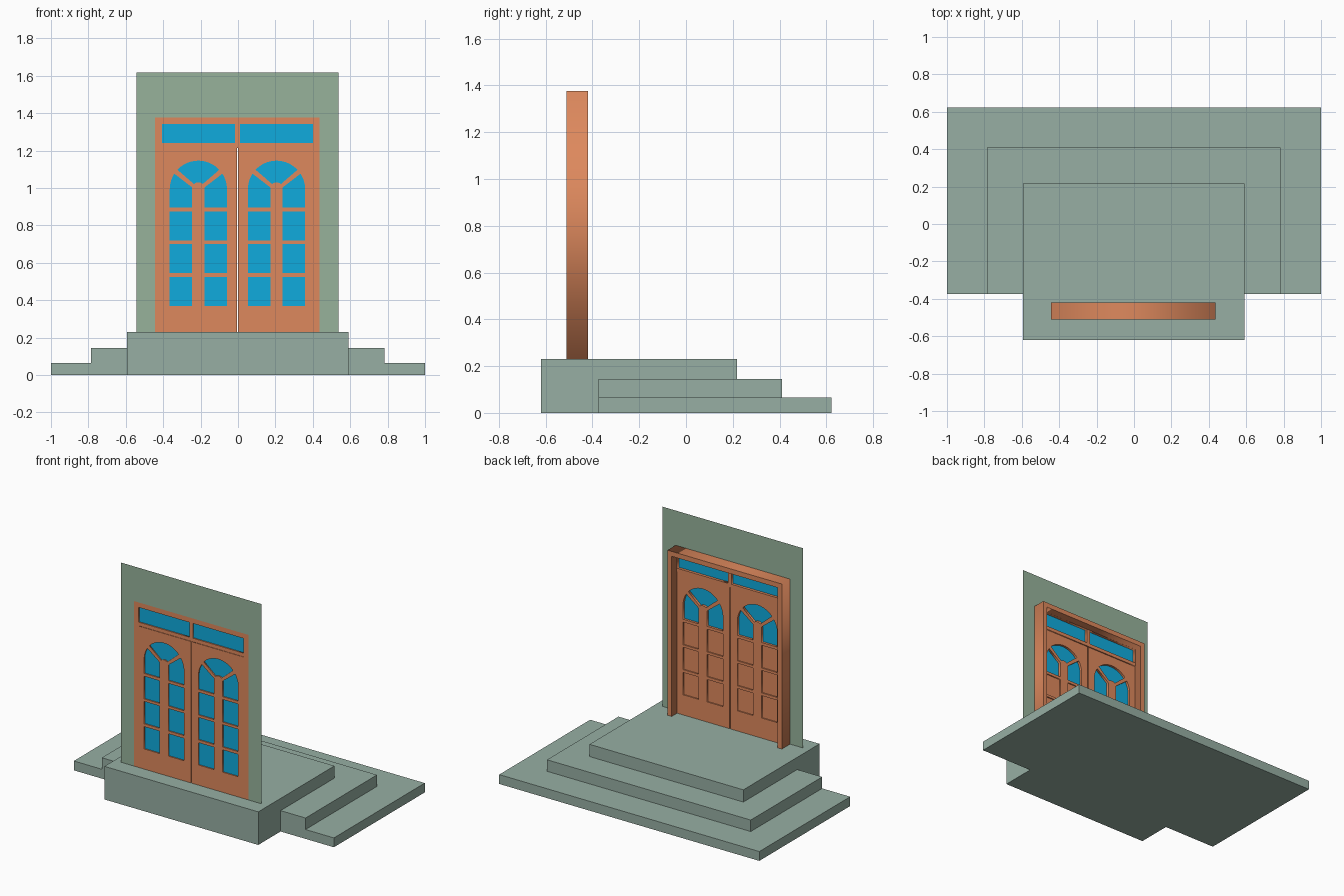
import bpy
from math import sin, cos, radians

if "Cube" in bpy.data.objects:
    bpy.data.objects.remove(bpy.data.objects["Cube"])


def material(name, rgb):
    m = bpy.data.materials.new(name)
    m.diffuse_color = (*rgb, 1)
    m.use_nodes = True
    m.node_tree.nodes["Principled BSDF"].inputs["Base Color"].default_value = m.diffuse_color
    return m


STONE = material("stone", (0.31, 0.43, 0.37))
WALL = material("wall_paint", (0.31, 0.45, 0.33))
WOOD = material("wood", (0.73, 0.25, 0.11))
GLASS = material("glass", (0.005, 0.41, 0.73))


def box(name, x0, x1, y0, y1, z0, z1, mat):
    bpy.ops.mesh.primitive_cube_add(size=1, location=((x0 + x1) / 2, (y0 + y1) / 2, (z0 + z1) / 2))
    o = bpy.context.object
    o.name = name
    o.scale = (x1 - x0, y1 - y0, z1 - z0)
    o.data.materials.append(mat)
    return o


def plate(name, loops, y0, y1, mat):
    """Filled upright x-z outlines (inner loops become holes), from y0 to y1."""
    cu = bpy.data.curves.new(name, 'CURVE')
    cu.dimensions = '2D'
    cu.fill_mode = 'BOTH'
    cu.extrude = (y1 - y0) / 2
    for pts in loops:
        sp = cu.splines.new('POLY')
        sp.points.add(len(pts) - 1)
        for p, (x, z) in zip(sp.points, pts):
            p.co = (x, z, 0, 1)
        sp.use_cyclic_u = True
    cu.materials.append(mat)
    o = bpy.data.objects.new(name, cu)
    bpy.context.collection.objects.link(o)
    o.location = (0, (y0 + y1) / 2, 0)
    o.rotation_euler = (radians(90), 0, 0)
    bpy.ops.object.select_all(action='DESELECT')
    o.select_set(True)
    bpy.context.view_layer.objects.active = o
    bpy.ops.object.convert(target='MESH')
    bpy.context.object.name = name
    return bpy.context.object


def rect(x0, x1, z0, z1):
    return [(x0, z0), (x1, z0), (x1, z1), (x0, z1)]


def arc(r, a0, a1, n, cz=0.993):
    return [(r * cos(radians(a0 + (a1 - a0) * i / n)),
             cz + r * sin(radians(a0 + (a1 - a0) * i / n))) for i in range(n + 1)]


def arch(half, z0, z1):
    """Opening outline for the surround: jambs and head, open at the bottom."""
    (a, b), (h, k) = half, (z0, z1)
    return a, b, h, k


# Stone platform and the two lower steps
box("bottom_step", -1, 1, -0.375, 0.623, 0, 0.065, STONE)
box("middle_step", -0.785, 0.782, -0.375, 0.41, 0, 0.145, STONE)
box("top_platform", -0.593, 0.59, -0.62, 0.217, 0, 0.23, STONE)

# Zero-thickness wall around the doorway
CX = -0.003
FLOOR, TOP = 0.23, 1.377


def portal(wo, zo, wi, zi):
    return [(CX + x, z) for x, z in [(-wo, FLOOR), (-wo, zo), (wo, zo), (wo, FLOOR),
                                     (wi, FLOOR), (wi, zi), (-wi, zi), (-wi, FLOOR)]]


plate("wall", [portal(0.541, 1.618, 0.44, TOP)], -0.51, -0.51, WALL)

# Deep door surround
plate("door_surround", [portal(0.44, TOP, 0.407, 1.343)], -0.51, -0.42, WOOD)

# Transom bar, mullion and glass
transom_holes = [rect(CX + a, CX + b, 1.24, 1.3425) for a, b in ((-0.404, -0.014), (0.014, 0.404))]
plate("transom_frame", [rect(CX - 0.407, CX + 0.407, 1.215, 1.343)] + transom_holes, -0.51, -0.475, WOOD)
for side, hole in zip(("left", "right"), transom_holes):
    plate("transom_glass_" + side, [hole], -0.502, -0.494, GLASS)

# Outlines of the openings in a leaf, about the leaf's centre line
R, M = 0.153, 0.033
shoulder = [(M, 0.895), (R, 0.895)] + arc(R, 0, 33, 8) + [(M, 1.003)]
fan = arc(R, 43, 137, 20) + arc(0.037, 130, 50, 8)
rows = [(0.37, 0.525), (0.545, 0.70), (0.718, 0.875)]


def mirrored(pts):
    return [(-x, z) for x, z in reversed(pts)]


upper = [shoulder, mirrored(shoulder), fan]
lower = [r for z0, z1 in rows for r in (rect(M, R, z0, z1), rect(-R, -M, z0, z1))]

# Two door leaves with glass in front and wooden panels behind the lower panes
for side, s in (("left", -1), ("right", 1)):
    def place(loops):
        return [[(CX + s * 0.209 + x, z) for x, z in lp] for lp in loops]
    edges = sorted((CX + s * 0.003, CX + s * 0.407))
    plate("door_leaf_" + side, [rect(*edges, FLOOR, 1.213)] + place(upper + lower), -0.51, -0.48, WOOD)
    plate("pane_glass_" + side, place(upper + lower), -0.502, -0.496, GLASS)
    plate("back_panels_" + side, place(lower), -0.495, -0.488, WOOD)
